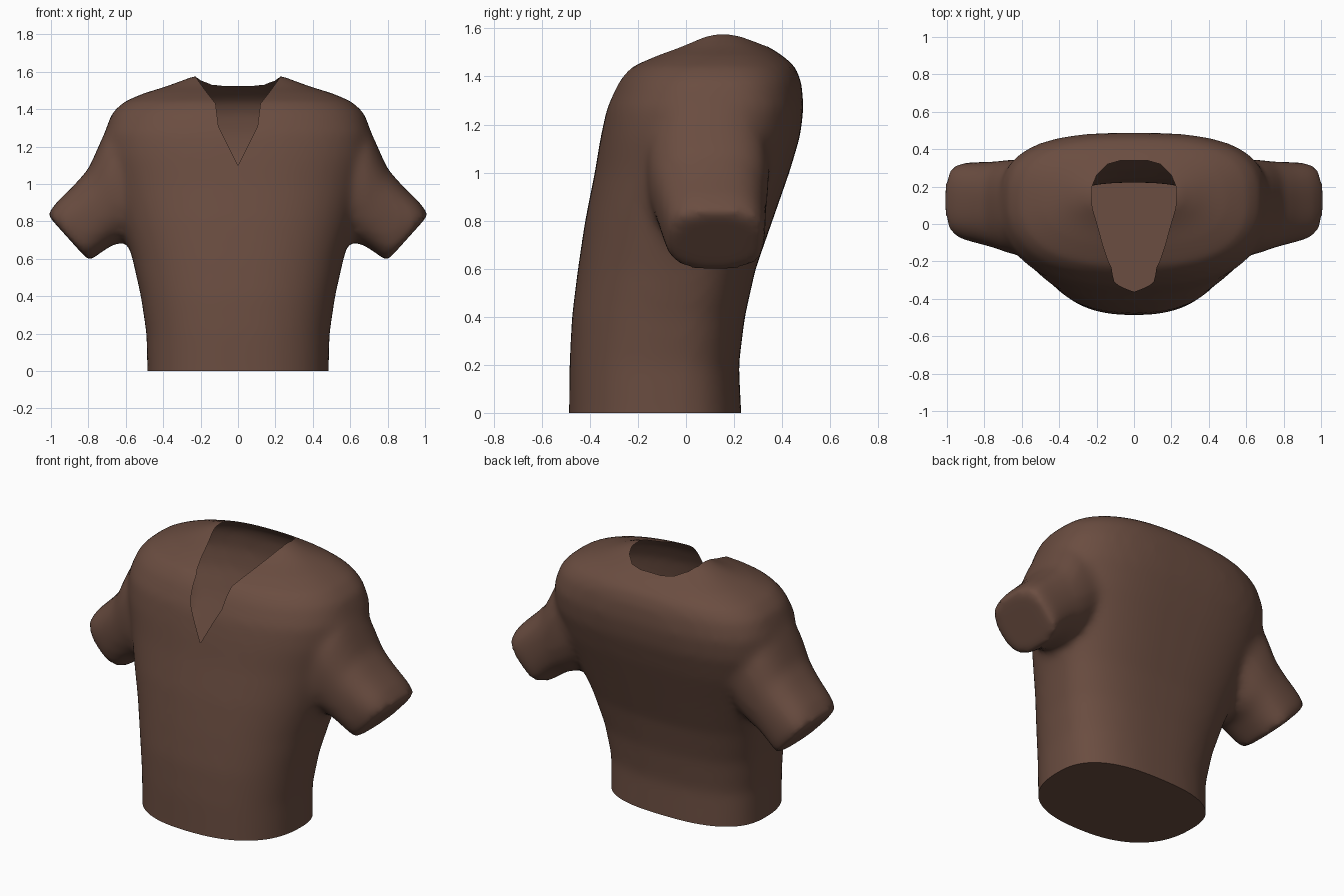
import bpy, bmesh, math
from mathutils import Vector

if "Cube" in bpy.data.objects:
    bpy.data.objects.remove(bpy.data.objects["Cube"])


def material(name, color):
    m = bpy.data.materials.new(name)
    m.diffuse_color = (*color, 1)
    m.use_nodes = True
    m.node_tree.nodes["Principled BSDF"].inputs["Base Color"].default_value = m.diffuse_color
    return m


cloth = material("brown cloth", (0.145, 0.074, 0.052))
cut_mark = material("opening marker", (1, 0, 0))


def make_object(name, bm, mat):
    bmesh.ops.recalc_face_normals(bm, faces=bm.faces)
    me = bpy.data.meshes.new(name)
    bm.to_mesh(me)
    bm.free()
    me.materials.append(mat)
    ob = bpy.data.objects.new(name, me)
    bpy.context.collection.objects.link(ob)
    return ob


def loft(name, rings, mat=cloth):
    """Skin a list of equal-length point rings and cap both ends."""
    bm = bmesh.new()
    vs = [[bm.verts.new(p) for p in r] for r in rings]
    n = len(vs[0])
    for a, b in zip(vs, vs[1:]):
        for i in range(n):
            j = (i + 1) % n
            bm.faces.new((a[i], a[j], b[j], b[i]))
    bm.faces.new(vs[0])
    bm.faces.new(vs[-1])
    return make_object(name, bm, mat)


def unit_ring(front_e, back_e, n=48):
    """Rounded outline with separate squareness for its two halves."""
    for i in range(n):
        t = 2 * math.pi * i / n
        c, s = math.cos(t), math.sin(t)
        e = back_e if s > 0 else front_e
        yield (math.copysign(abs(c) ** (2 / e), c),
               math.copysign(abs(s) ** (2 / e), s))


def apply(ob, kind, **props):
    mod = ob.modifiers.new(kind.lower(), kind)
    for k, v in props.items():
        setattr(mod, k, v)
    bpy.context.view_layer.objects.active = ob
    bpy.ops.object.modifier_apply(modifier=mod.name)


def combine(ob, other, operation):
    apply(ob, 'BOOLEAN', object=other, operation=operation,
          solver='EXACT', material_mode='TRANSFER')
    bpy.data.objects.remove(other)


# Torso: height, half width, front y, back y, widest y, front and back squareness
levels = [
    (-0.15, 0.485, -0.49, 0.235, -0.08, 2.4, 2.6),
    (0.00, 0.485, -0.487, 0.23, -0.08, 2.4, 2.6),
    (0.20, 0.49, -0.485, 0.22, -0.08, 2.4, 2.6),
    (0.40, 0.52, -0.475, 0.245, -0.05, 2.4, 2.6),
    (0.60, 0.565, -0.45, 0.29, 0.00, 2.4, 2.7),
    (0.80, 0.625, -0.42, 0.36, 0.05, 2.4, 2.7),
    (1.00, 0.68, -0.38, 0.43, 0.09, 2.4, 2.8),
    (1.15, 0.715, -0.355, 0.475, 0.11, 2.45, 2.8),
    (1.27, 0.715, -0.33, 0.49, 0.12, 2.5, 2.8),
    (1.38, 0.675, -0.28, 0.48, 0.13, 2.5, 2.7),
    (1.44, 0.61, -0.23, 0.455, 0.13, 2.5, 2.6),
    (1.485, 0.505, -0.13, 0.405, 0.14, 2.5, 2.5),
    (1.52, 0.39, -0.04, 0.35, 0.15, 2.4, 2.4),
    (1.55, 0.31, 0.02, 0.29, 0.15, 2.4, 2.4),
    (1.58, 0.235, 0.08, 0.23, 0.15, 3.0, 3.0),
]
shirt = loft("shirt", [
    [(w * c, yc + s * ((back - yc) if s > 0 else (yc - front)), z)
     for c, s in unit_ring(fe, be)]
    for z, w, front, back, yc, fe, be in levels])

# Sleeves: upper edge (x, z), lower edge (x, z), front y, back y, squareness
sections = [
    ((0.42, 1.36), (0.36, 0.86), -0.12, 0.32, 2.2),
    ((0.60, 1.36), (0.50, 0.76), -0.17, 0.345, 2.2),
    ((0.72, 1.26), (0.59, 0.695), -0.16, 0.345, 2.3),
    ((0.80, 1.08), (0.67, 0.675), -0.13, 0.335, 2.5),
    ((0.88, 0.99), (0.73, 0.635), -0.11, 0.332, 2.7),
    ((0.968, 0.905), (0.775, 0.602), -0.09, 0.33, 3.0),
    ((1.02, 0.835), (0.798, 0.588), -0.07, 0.325, 3.2),
]
for side in (-1, 1):
    rings = []
    for top, low, front, back, e in sections:
        a, b = Vector((top[0], 0, top[1])), Vector((low[0], 0, low[1]))
        mid, half = (a + b) / 2, (a - b) / 2
        ring = []
        for c, s in unit_ring(e, e):
            p = mid + half * s
            ring.append((side * p.x, (front + back) / 2 + c * (back - front) / 2, p.z))
        rings.append(ring)
    combine(shirt, loft("sleeve", rings), 'UNION')

# Blend sleeves and torso into one soft garment
apply(shirt, 'REMESH', mode='VOXEL', voxel_size=0.024)
apply(shirt, 'SMOOTH', factor=0.5, iterations=12)

# Straight hem with a closed underside
box = [(-1, -1), (1, -1), (1, 1), (-1, 1)]
combine(shirt, loft("hem_cutter", [[(x, y, z) for x, y in box] for z in (-0.5, 0)]),
        'DIFFERENCE')

# Neck opening: V notch at the front, rounded scoop at the back
half_v = [(0.25, 1.70), (0.225, 1.57), (0.175, 1.50), (0.12, 1.43), (0.105, 1.31)]
v_shape = half_v + [(0, 1.10)] + [(-x, z) for x, z in reversed(half_v)]
combine(shirt, loft("notch_cutter", [[(x, y, z) for x, z in v_shape] for y in (-0.8, 0.11)],
                    cut_mark), 'DIFFERENCE')
half_u = [(0.225, 0.10), (0.225, 0.20), (0.20, 0.26), (0.14, 0.32), (0.07, 0.34)]
u_shape = half_u + [(-x, y) for x, y in reversed(half_u)]
combine(shirt, loft("scoop_cutter", [[(x, y, z) for x, y in u_shape] for z in (1.2, 1.8)],
                    cut_mark), 'DIFFERENCE')

# Remove the cut walls so the neck is open into a thin shell
marked = {i for i, m in enumerate(shirt.data.materials) if m == cut_mark}
bm = bmesh.new()
bm.from_mesh(shirt.data)
bmesh.ops.delete(bm, geom=[f for f in bm.faces if f.material_index in marked], context='FACES')
for f in bm.faces:
    f.material_index = 0
bm.to_mesh(shirt.data)
bm.free()
shirt.data.materials.clear()
shirt.data.materials.append(cloth)
bpy.data.materials.remove(cut_mark)

bpy.ops.object.select_all(action='DESELECT')
shirt.select_set(True)
bpy.context.view_layer.objects.active = shirt
bpy.ops.object.shade_smooth_by_angle(angle=math.radians(40))
